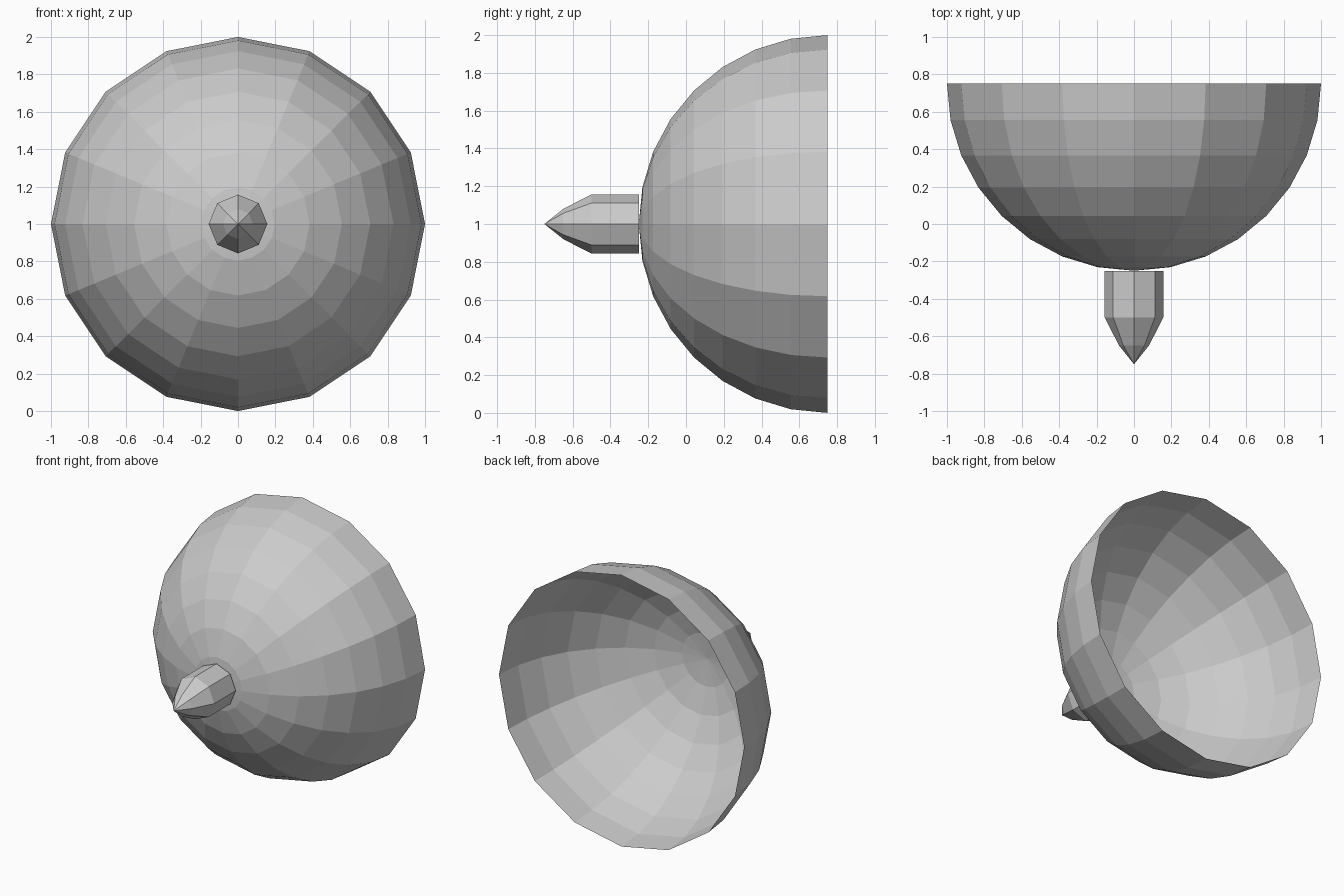
import bpy, bmesh, math

if "Cube" in bpy.data.objects:
    bpy.data.objects.remove(bpy.data.objects["Cube"])

grey = bpy.data.materials.new("light grey")
grey.diffuse_color = (0.6, 0.6, 0.6, 1)
grey.use_nodes = True
grey.node_tree.nodes["Principled BSDF"].inputs["Base Color"].default_value = grey.diffuse_color


def lathe(name, profile, sides, cap_end):
    """Spin (y, radius) points around the y axis through z = 1, from tip to open end."""
    bm = bmesh.new()
    rings = []
    for y, r in profile:
        if r == 0:
            rings.append([bm.verts.new((0, y, 1))] * sides)
        else:
            angles = [2 * math.pi * i / sides for i in range(sides)]
            rings.append([bm.verts.new((r * math.cos(a), y, 1 + r * math.sin(a))) for a in angles])
    for near, far in zip(rings, rings[1:]):
        for i in range(sides):
            j = (i + 1) % sides
            corners = [near[i], near[j], far[j], far[i]]
            bm.faces.new(list(dict.fromkeys(corners)))
    if cap_end:
        bm.faces.new(rings[-1][::-1])
    # The tip points to the front, so the first face must look towards -y
    bm.normal_update()
    bm.faces.ensure_lookup_table()
    if bm.faces[0].normal.y > 0:
        bmesh.ops.reverse_faces(bm, faces=bm.faces[:])
    if cap_end:
        bmesh.ops.recalc_face_normals(bm, faces=bm.faces[:])
    mesh = bpy.data.meshes.new(name)
    bm.to_mesh(mesh)
    bm.free()
    mesh.materials.append(grey)
    obj = bpy.data.objects.new(name, mesh)
    bpy.context.collection.objects.link(obj)
    return obj


# Open hemispherical bowl, a thin shell facing backwards
steps = [math.radians(11.25 * k) for k in range(9)]
lathe("dish_bowl", [(0.75 - math.cos(t), math.sin(t)) for t in steps], 16, False)

# Pointed eight-sided nozzle at the front of the bowl
lathe("front_nozzle", [(-0.75, 0), (-0.65, 0.08), (-0.5, 0.157), (-0.25, 0.157)], 8, True)
